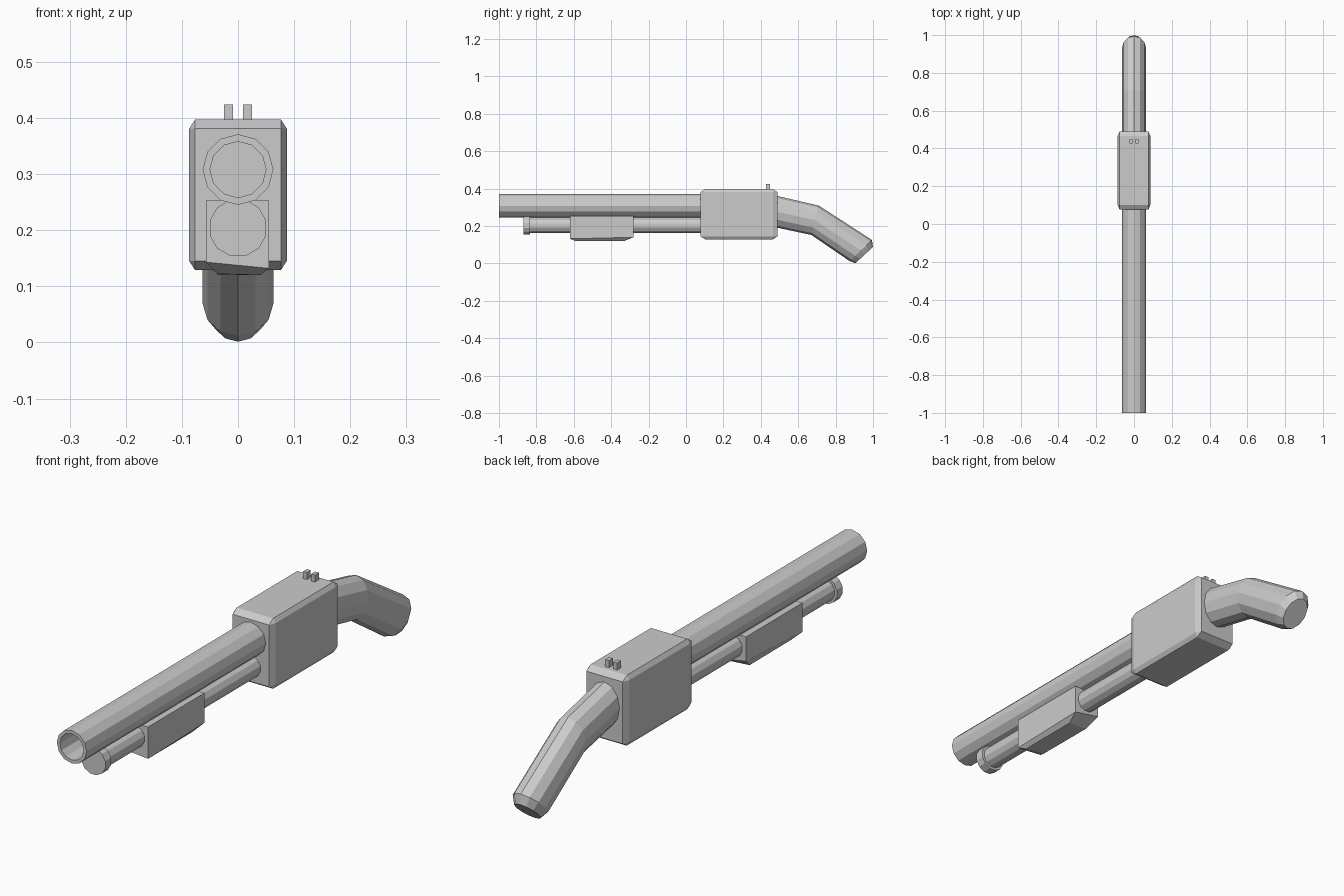
import bpy, bmesh
from math import sin, cos, pi
from mathutils import Vector, Matrix

if "Cube" in bpy.data.objects:
    bpy.data.objects.remove(bpy.data.objects["Cube"])


def finish(name, bm):
    bmesh.ops.recalc_face_normals(bm, faces=bm.faces)
    mesh = bpy.data.meshes.new(name)
    bm.to_mesh(mesh)
    bm.free()
    obj = bpy.data.objects.new(name, mesh)
    bpy.context.collection.objects.link(obj)
    return obj


def loft(name, rings, n=12, phase=0.0):
    """Skin rings of (y, z, half width, half height, tilted up axis) and cap both ends."""
    bm = bmesh.new()
    loops = []
    for y, z, rx, rz, up in rings:
        up = Vector(up).normalized() * rz
        loops.append([bm.verts.new(Vector((0, y, z)) + Vector((rx * sin(a), 0, 0)) + up * cos(a))
                      for a in (2 * pi * i / n + phase for i in range(n))])
    for a, b in zip(loops, loops[1:]):
        for i in range(n):
            j = (i + 1) % n
            bm.faces.new((a[i], a[j], b[j], b[i]))
    bm.faces.new(loops[0])
    bm.faces.new(loops[-1])
    return finish(name, bm)


def lathe(name, z, profile, phase=0.0):
    """Round part along y from (y, radius) pairs."""
    return loft(name, [(y, z, r, r, (0, 0, 1)) for y, r in profile], 12, phase)


def box(name, lo, hi, bevel=0.0):
    lo, hi = Vector(lo), Vector(hi)
    bm = bmesh.new()
    bmesh.ops.create_cube(bm, size=1)
    if bevel:
        bmesh.ops.bevel(bm, geom=bm.edges[:], offset=bevel, segments=1, affect='EDGES')
    bm.transform(Matrix.Translation((lo + hi) / 2) @ Matrix.Diagonal((*(hi - lo), 1)))
    return finish(name, bm)


# Barrel with open bore
lathe("barrel", 0.308, [(0.1, 0.063), (-1, 0.063), (-1, 0.05), (-0.3, 0.05)])

# Magazine tube with wider end cap
lathe("magazine_tube", 0.204, [(-0.87, 0.052), (-0.835, 0.052), (-0.835, 0.042), (0.1, 0.042)], pi / 12)

# Receiver with stretched chamfers
box("receiver", (-0.087, 0.077, 0.129), (0.087, 0.49, 0.397), 0.06)

# Rear sight posts
for side, x in (("left", -0.017), ("right", 0.017)):
    box("sight_" + side, (x - 0.008, 0.427, 0.39), (x + 0.008, 0.45, 0.424))

# Pump handle: block with uneven, tapered underside
bm = bmesh.new()
levels = [
    [(-0.057, -0.62, 0.253), (0.055, -0.62, 0.253), (0.055, -0.28, 0.253), (-0.057, -0.28, 0.253)],
    [(-0.057, -0.62, 0.143), (0.055, -0.62, 0.132), (0.055, -0.28, 0.14), (-0.057, -0.28, 0.16)],
    [(-0.037, -0.58, 0.122), (0.04, -0.59, 0.12), (0.04, -0.33, 0.12), (-0.037, -0.33, 0.121)],
]
loops = [[bm.verts.new(p) for p in level] for level in levels]
for a, b in zip(loops, loops[1:]):
    for i in range(4):
        j = (i + 1) % 4
        bm.faces.new((a[i], a[j], b[j], b[i]))
bm.faces.new(loops[0])
bm.faces.new(loops[-1])
finish("pump_handle", bm)

# Curved pistol grip with chamfered end
loft("grip", [
    (0.47, 0.28, 0.063, 0.085, (0, 0.0, 1)),
    (0.69, 0.231, 0.063, 0.081, (0, 0.25, 1)),
    (0.935, 0.069, 0.063, 0.082, (0, 1, 0.97)),
    (0.953, 0.045, 0.046, 0.064, (0, 1, 0.93)),
], 12)
